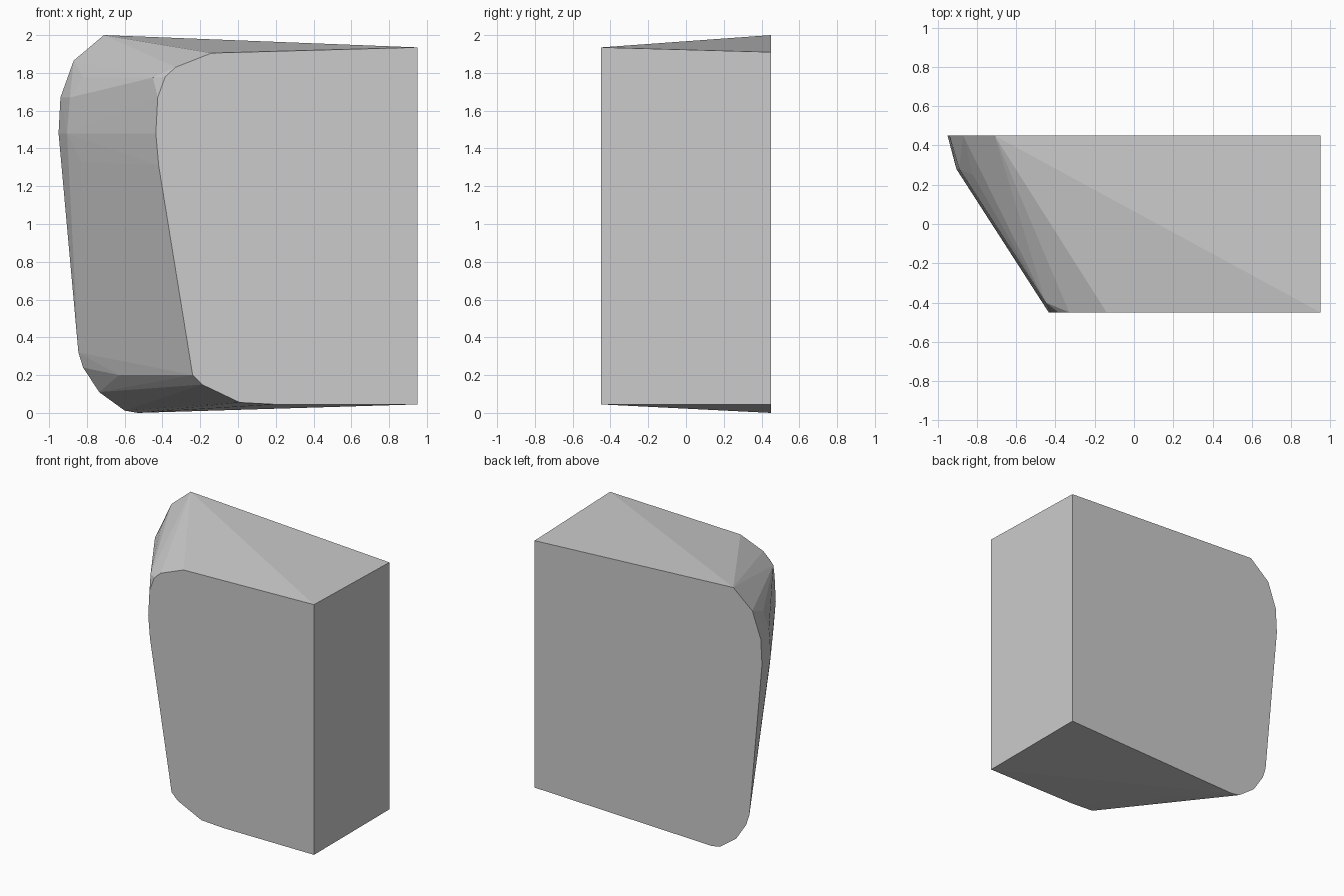
import bpy, bmesh, math

cube = bpy.data.objects.get("Cube")
if cube:
    bpy.data.objects.remove(cube, do_unlink=True)

DEPTH = 0.45

# Outline of the front face (x, z)
front = [(0.95, 0.045), (0.95, 1.935), (-0.14, 1.905), (-0.33, 1.83),
         (-0.385, 1.78), (-0.425, 1.67), (-0.435, 1.48), (-0.42, 1.31),
         (-0.24, 0.2), (-0.19, 0.15), (0.01, 0.055), (0.2, 0.045)]

# Outline of the larger back face (x, z)
back = [(0.95, 0.045), (0.95, 1.91), (-0.71, 2.0), (-0.87, 1.865),
        (-0.94, 1.67), (-0.95, 1.48), (-0.845, 0.32), (-0.82, 0.24),
        (-0.735, 0.11), (-0.6, 0.012), (-0.53, 0.0)]

# Crease between the slanted side and the back bevel (x, y, z)
crease = [(-0.82, 0.25, 1.775), (-0.89, 0.28, 1.67), (-0.905, 0.28, 1.48),
          (-0.83, 0.19, 1.33), (-0.63, 0.16, 0.2), (-0.45, -0.4, 1.775)]

points = [(x, -DEPTH, z) for x, z in front]
points += [(x, DEPTH, z) for x, z in back]
points += crease

# Wrap the outlines into one faceted solid
bm = bmesh.new()
for p in points:
    bm.verts.new(p)
hull = bmesh.ops.convex_hull(bm, input=bm.verts[:])
spare = {g for g in hull["geom_interior"] + hull["geom_unused"]
         if isinstance(g, bmesh.types.BMVert)}
bmesh.ops.delete(bm, geom=list(spare), context="VERTS")
bmesh.ops.dissolve_limit(bm, angle_limit=math.radians(0.3),
                         verts=bm.verts[:], edges=bm.edges[:])
bmesh.ops.recalc_face_normals(bm, faces=bm.faces[:])

mesh = bpy.data.meshes.new("faceted_block")
bm.to_mesh(mesh)
bm.free()
block = bpy.data.objects.new("faceted_block", mesh)
bpy.context.collection.objects.link(block)

# Plain grey material
grey = bpy.data.materials.new("light_grey")
grey.use_nodes = True
colour = (0.6, 0.6, 0.6, 1.0)
grey.diffuse_color = colour
for node in grey.node_tree.nodes:
    if node.type == "BSDF_PRINCIPLED":
        node.inputs["Base Color"].default_value = colour
mesh.materials.append(grey)
